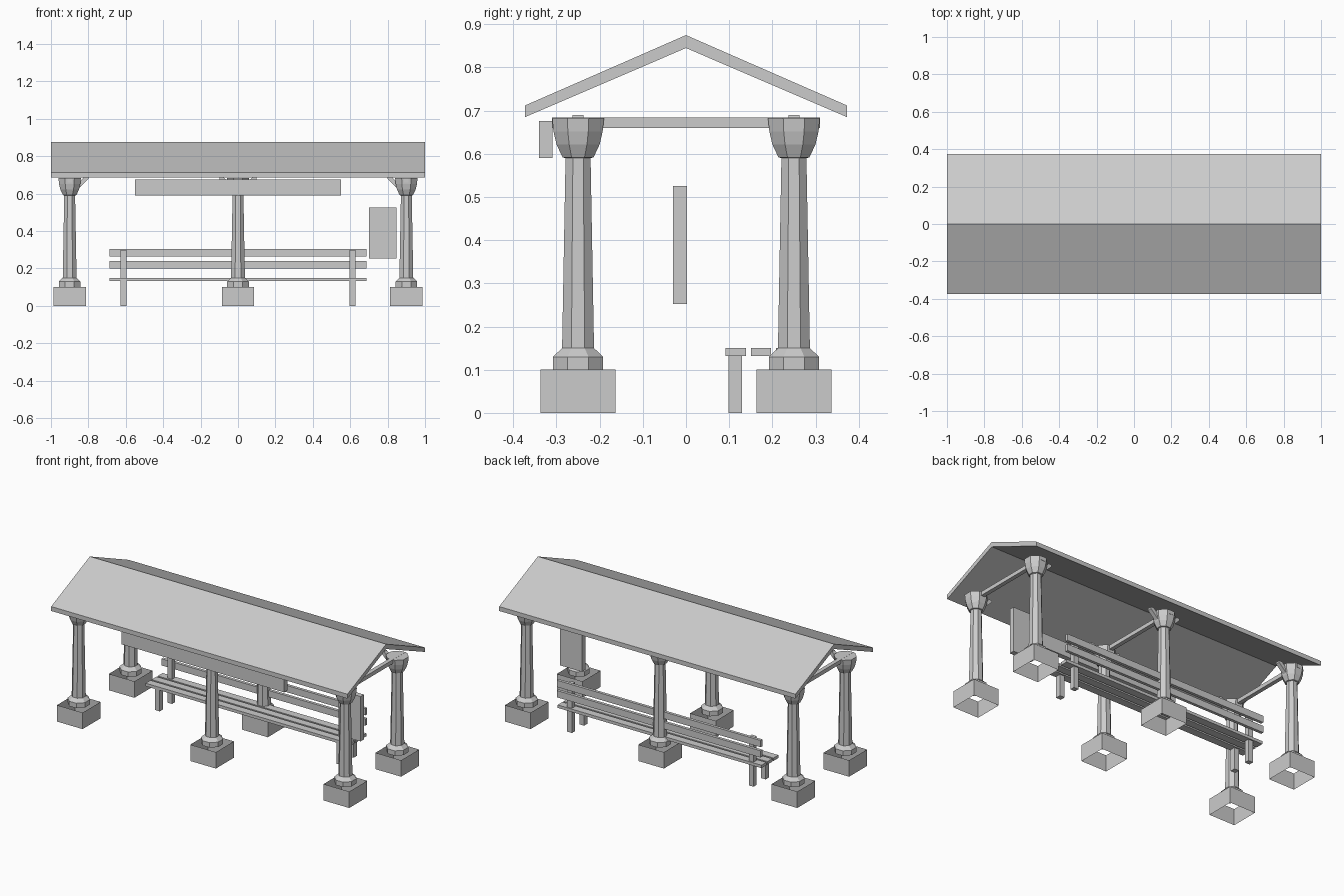
import bpy, bmesh, math

if "Cube" in bpy.data.objects:
    bpy.data.objects.remove(bpy.data.objects["Cube"])

grey = bpy.data.materials.new("plain grey")
grey.diffuse_color = (0.6, 0.6, 0.6, 1)
grey.use_nodes = True
grey.node_tree.nodes["Principled BSDF"].inputs["Base Color"].default_value = grey.diffuse_color


def finish(bm, name, recalc=True):
    if recalc:
        bmesh.ops.recalc_face_normals(bm, faces=bm.faces)
    me = bpy.data.meshes.new(name)
    bm.to_mesh(me)
    bm.free()
    me.materials.append(grey)
    ob = bpy.data.objects.new(name, me)
    bpy.context.collection.objects.link(ob)
    return ob


def box(name, x0, x1, y0, y1, z0, z1, open_ends=False):
    bm = bmesh.new()
    bmesh.ops.create_cube(bm, size=1)
    for v in bm.verts:
        v.co = ((x0 + x1) / 2 + v.co.x * (x1 - x0),
                (y0 + y1) / 2 + v.co.y * (y1 - y0),
                (z0 + z1) / 2 + v.co.z * (z1 - z0))
    if open_ends:
        bm.normal_update()
        ends = [f for f in bm.faces if abs(f.normal.z) > 0.9]
        bmesh.ops.delete(bm, geom=ends, context='FACES_ONLY')
    return finish(bm, name, not open_ends)


def prism(name, pts, to3d, a, b):
    """Extrude a closed 2D outline between depths a and b."""
    bm = bmesh.new()
    lo = [bm.verts.new(to3d(p, a)) for p in pts]
    hi = [bm.verts.new(to3d(p, b)) for p in pts]
    bm.faces.new(lo)
    bm.faces.new(hi[::-1])
    n = len(pts)
    for i in range(n):
        j = (i + 1) % n
        bm.faces.new((lo[i], hi[i], hi[j], lo[j]))
    return finish(bm, name)


def column(name, cx, cy):
    """Eight-sided turned column, open below and capped on top."""
    profile = [(0.058, 0.10), (0.058, 0.13), (0.037, 0.15), (0.029, 0.59),
               (0.036, 0.592), (0.050, 0.622), (0.057, 0.652), (0.060, 0.683)]
    bm = bmesh.new()
    rings = []
    for r, z in profile:
        rr = r / math.cos(math.pi / 8)
        rings.append([bm.verts.new((cx + rr * math.cos((k + 0.5) * math.pi / 4),
                                    cy + rr * math.sin((k + 0.5) * math.pi / 4), z))
                      for k in range(8)])
    for a, b in zip(rings, rings[1:]):
        for k in range(8):
            m = (k + 1) % 8
            bm.faces.new((a[k], a[m], b[m], b[k]))
    bm.faces.new(rings[-1])
    return finish(bm, name, False)


# Gabled roof
E = 0.373
prism("roof", [(-E, 0.685), (0, 0.845), (E, 0.685), (E, 0.712), (0, 0.875), (-E, 0.712)],
      lambda p, d: (d, p[0], p[1]), -1, 1)

# Columns on hollow footings, with slanted braces along the shelter
brace = [(0.035, 0.645), (0.050, 0.630), (0.100, 0.678), (0.100, 0.690), (0.080, 0.690)]
for x in (-0.9, 0, 0.9):
    for y in (-0.25, 0.25):
        h = 0.0865
        box("footing", x - h, x + h, y - h, y + h, 0, 0.10, open_ends=True)
        column("column", x, y)
        for s in (-1, 1):
            if x * s <= 0:  # braces point inward only at the ends
                prism("brace", brace, lambda p, d: (x + s * p[0], d, p[1]),
                      y - 0.013, y + 0.013)
    box("cross_beam", x - 0.0125, x + 0.0125, -0.31, 0.31, 0.66, 0.684)

# Long sign board at the front and information panel
box("sign_board", -0.55, 0.55, -0.34, -0.309, 0.59, 0.676)
box("information_panel", 0.70, 0.848, -0.03, 0.002, 0.252, 0.526)

# Bench
for y in (0.092, 0.150, 0.208):
    box("seat_slat", -0.688, 0.688, y, y + 0.047, 0.132, 0.150)
for z in (0.200, 0.263):
    box("back_slat", -0.688, 0.688, 0.245, 0.263, z, z + 0.041)
for x in (-0.613, 0.613):
    box("front_leg", x - 0.016, x + 0.016, 0.098, 0.130, 0, 0.132)
    box("back_leg", x - 0.016, x + 0.016, 0.217, 0.247, 0, 0.298)
